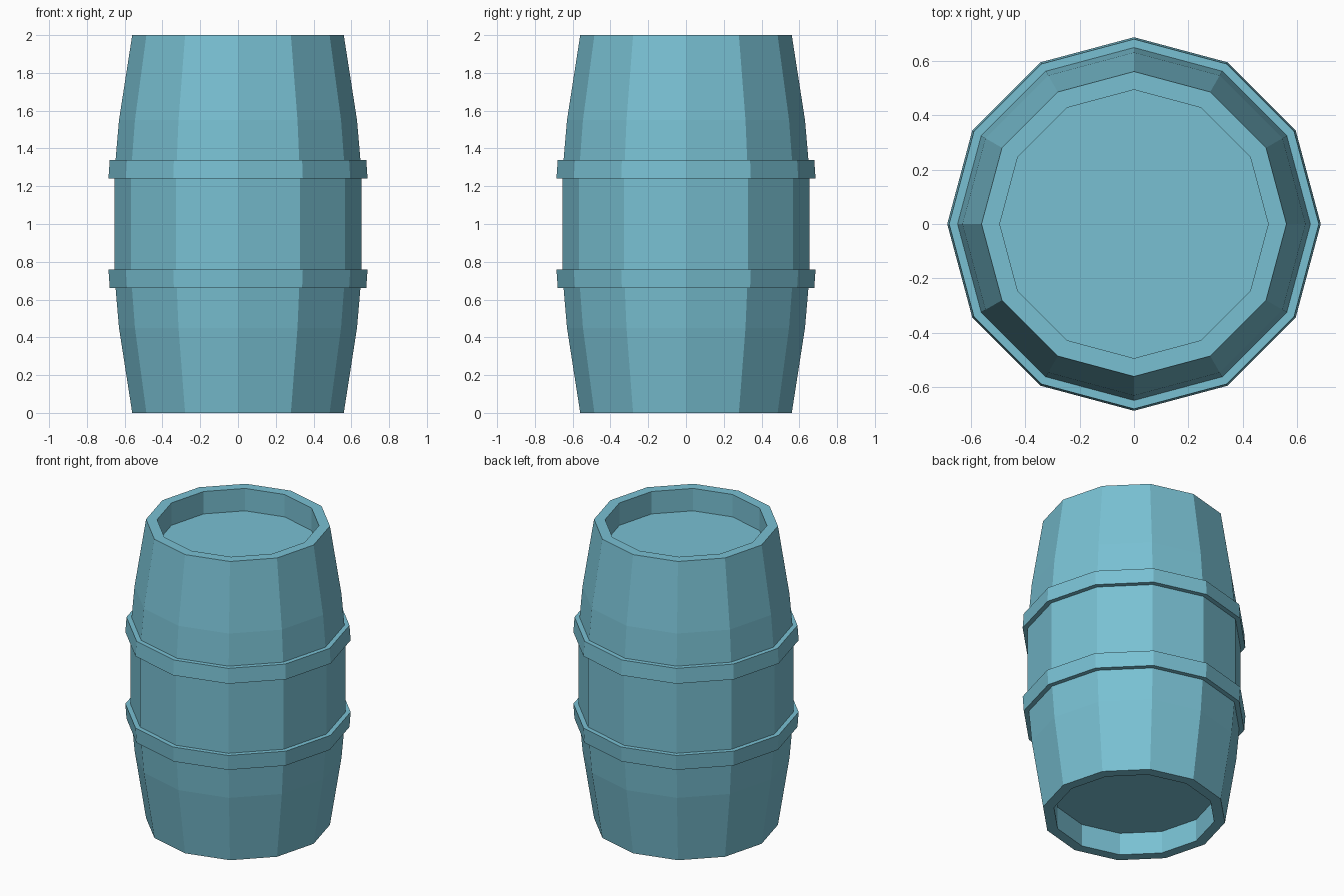
import bpy, bmesh, math

if "Cube" in bpy.data.objects:
    bpy.data.objects.remove(bpy.data.objects["Cube"])

SIDES = 12

# single flat colour
teal = bpy.data.materials.new("teal")
teal.diffuse_color = (0.19, 0.53, 0.65, 1)
teal.use_nodes = True
teal.node_tree.nodes["Principled BSDF"].inputs["Base Color"].default_value = teal.diffuse_color


def lathe(name, profile, closed=False):
    """Spin an (r, z) profile into a flat-faced 12-sided solid."""
    bm = bmesh.new()
    rings = [[bm.verts.new((r * math.cos(i * math.tau / SIDES),
                            r * math.sin(i * math.tau / SIDES), z))
              for i in range(SIDES)] for r, z in profile]
    pairs = list(zip(rings, rings[1:]))
    if closed:
        pairs.append((rings[-1], rings[0]))
    for a, b in pairs:
        for i in range(SIDES):
            j = (i + 1) % SIDES
            bm.faces.new((a[i], a[j], b[j], b[i]))
    if not closed:
        bm.faces.new(rings[0])
        bm.faces.new(rings[-1])
    bmesh.ops.recalc_face_normals(bm, faces=bm.faces)
    me = bpy.data.meshes.new(name)
    bm.to_mesh(me)
    bm.free()
    me.materials.append(teal)
    ob = bpy.data.objects.new(name, me)
    bpy.context.collection.objects.link(ob)
    return ob


# barrel body: bulging staves with recessed lid and base
half = [(0.493, 0.15), (0.493, 0), (0.56, 0), (0.63, 0.45), (0.655, 0.74)]
lathe("barrel_body", half + [(r, 2 - z) for r, z in reversed(half)])

# two hoops, mirrored about the middle
hoop = [(0.63, 0.66), (0.679, 0.66), (0.686, 0.76), (0.63, 0.76)]
lathe("lower_hoop", hoop, closed=True)
lathe("upper_hoop", [(r, 2 - z) for r, z in hoop], closed=True)
